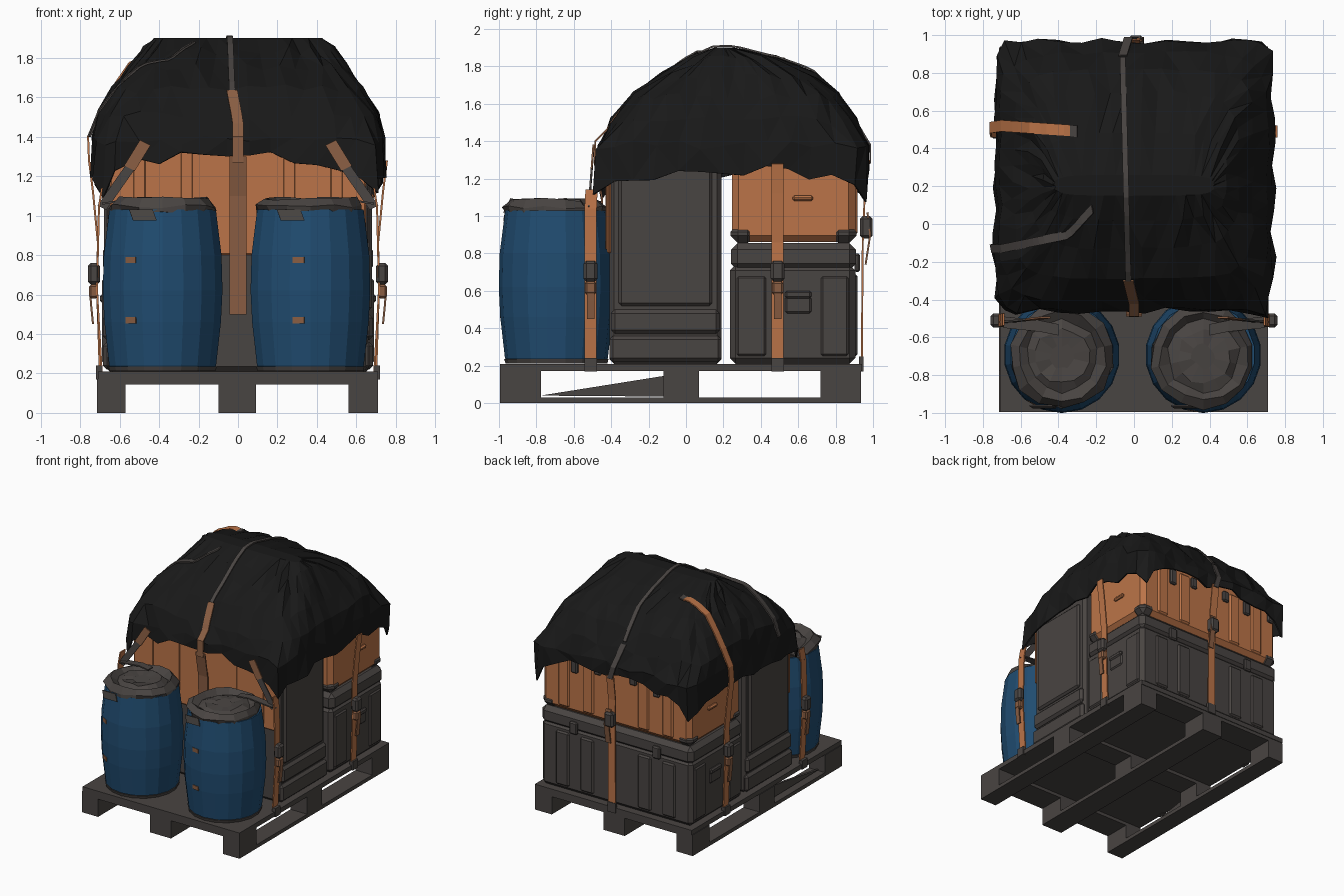
import bpy, bmesh, math, random
from mathutils import Vector
from mathutils.bvhtree import BVHTree

random.seed(4)
if "Cube" in bpy.data.objects:
    bpy.data.objects.remove(bpy.data.objects["Cube"])


def material(name, rgb):
    m = bpy.data.materials.new(name)
    m.use_nodes = True
    m.diffuse_color = (*rgb, 1)
    bsdf = m.node_tree.nodes["Principled BSDF"]
    bsdf.inputs["Base Color"].default_value = (*rgb, 1)
    bsdf.inputs["Roughness"].default_value = 0.9
    return m


GRAY = material("warm gray", (0.066, 0.058, 0.054))
BLACK = material("tarp black", (0.0095, 0.0095, 0.0095))
ORANGE = material("orange", (0.50, 0.175, 0.065))
BLUE = material("barrel blue", (0.0145, 0.072, 0.163))
BROWN = material("worn brown", (0.25, 0.11, 0.055))


def finish(name, bm, mat):
    bmesh.ops.recalc_face_normals(bm, faces=bm.faces)
    me = bpy.data.meshes.new(name)
    bm.to_mesh(me)
    bm.free()
    me.materials.append(mat)
    ob = bpy.data.objects.new(name, me)
    bpy.context.collection.objects.link(ob)
    return ob


def box(name, x, y, z, mat, bevel=0.0):
    """Box from (low, high) ranges, with optional chamfer."""
    bm = bmesh.new()
    bmesh.ops.create_cube(bm, size=1)
    for v in bm.verts:
        v.co = [r[0] + (c + 0.5) * (r[1] - r[0]) for c, r in zip(v.co, (x, y, z))]
    if bevel:
        bmesh.ops.bevel(bm, geom=bm.edges[:], offset=bevel, segments=1, affect='EDGES')
    return finish(name, bm, mat)


def lathe(name, profile, sides, centre, mat, wobble=0.0):
    bm = bmesh.new()
    rings = []
    for r, z in profile:
        ring = []
        for i in range(sides):
            a = math.tau * (i + 0.5) / sides
            rr = r + random.uniform(-wobble, wobble)
            ring.append(bm.verts.new((centre[0] + rr * math.cos(a), centre[1] + rr * math.sin(a),
                                      z + random.uniform(-wobble, wobble))))
        rings.append(ring)
    for a, b in zip(rings, rings[1:]):
        for i in range(sides):
            j = (i + 1) % sides
            bm.faces.new((a[i], a[j], b[j], b[i]))
    bm.faces.new(rings[0])
    bm.faces.new(rings[-1])
    return finish(name, bm, mat)


def strap(name, points, across, width, mat):
    """Thin ribbon along a path."""
    bm = bmesh.new()
    side = Vector(across).normalized() * width / 2
    rows = [(bm.verts.new(Vector(p) - side), bm.verts.new(Vector(p) + side)) for p in points]
    for a, b in zip(rows, rows[1:]):
        bm.faces.new((a[0], a[1], b[1], b[0]))
    ob = finish(name, bm, mat)
    mod = ob.modifiers.new("thickness", 'SOLIDIFY')
    mod.thickness, mod.offset = 0.01, 0
    return ob


# Pallet: deck, cross bars, blocks and runners
box("pallet_deck", (-.71, .71), (-.995, .94), (.172, .21), GRAY)
for y in ((-.995, -.775), (-.12, .07), (.72, .935)):
    box("pallet_crossbar", (-.7, .7), y, (.145, .175), GRAY)
    for x in ((-.715, -.57), (-.1, .09), (.56, .71)):
        box("pallet_block", x, y, (0, .172), GRAY)
for x in ((-.715, -.57), (-.1, .09), (.56, .71)):
    box("pallet_runner", x, (-.995, .935), (0, .03), GRAY)
# Split wedge left in one opening
bm = bmesh.new()
bm.faces.new([bm.verts.new(p) for p in ((-.64, -.78, .04), (-.64, -.12, .035), (-.64, -.12, .145))])
finish("pallet_split_wedge", bm, GRAY).modifiers.new("thickness", 'SOLIDIFY').thickness = .02

# Barrels with crumpled covers
for x in (-.382, .367):
    lathe("barrel", [(.258, .215), (.275, .24), (.3, .46), (.308, .62), (.303, .80), (.274, 1.03)],
          18, (x, -.693), BLUE)
    lathe("barrel_foot_ring", [(.272, .212), (.279, .235)], 18, (x, -.693), GRAY)
    lathe("barrel_cover", [(.268, 1.015), (.276, 1.045), (.235, 1.085), (.19, 1.05), (.14, 1.075), (.06, 1.07)],
          14, (x, -.70), GRAY, .012)
    strap("cover_flap", [(x - .11, -.962, 1.03), (x - .09, -.973, .975)], (1, 0, 0), .12, GRAY)
    dx = -.16 if x < 0 else -.06
    dy = math.sqrt(.297 ** 2 - dx ** 2)
    for z in (.47, .775):
        strap("barrel_scuff", [(x + dx, -.693 - dy, z - .016), (x + dx, -.693 - dy, z + .016)],
              (dy, dx, 0), .06, BROWN)

# Tall crate behind the barrels
box("tall_crate", (-.66, .66), (-.41, .19), (.21, 1.36), GRAY, .025)
box("tall_crate_front_panel", (-.65, .65), (-.422, -.40), (.80, 1.37), ORANGE, .008)
for x in (-.5, -.26, .26, .5):
    box("tall_crate_front_rib", (x - .03, x + .03), (-.43, -.42), (.82, 1.36), ORANGE, .004)
for s in (-1, 1):
    edge = sorted((s * .64, s * .685))
    box("tall_crate_base", edge, (-.41, .19), (.22, .36), GRAY, .02)
    box("tall_crate_band", edge, (-.40, .18), (.37, .5), GRAY, .02)
    box("tall_crate_side_panel", sorted((s * .64, s * .68)), (-.36, .14), (.52, 1.26), GRAY, .015)

# Rear cases, stacked
box("lower_case", (-.68, .68), (.235, .905), (.21, .74), GRAY, .03)
box("lower_case_lid", (-.685, .685), (.24, .91), (.71, .855), GRAY, .035)
box("upper_case", (-.67, .67), (.245, .905), (.86, 1.42), ORANGE, .035)
for s in (-1, 1):
    side = sorted((s * .66, s * .69))
    box("lower_case_handle", sorted((s * .66, s * .7)), (.53, .67), (.56, .6), GRAY, .01)
    box("lower_case_handle_plate", side, (.53, .67), (.48, .57), GRAY, .01)
    for y in ((.27, .43), (.72, .87)):
        box("lower_case_side_rib", side, y, (.25, .68), GRAY, .012)
    box("upper_case_handle", side, (.57, .68), (1.08, 1.11), ORANGE, .01)
    for y in ((.237, .37), (.775, .912)):
        box("case_corner_guard", sorted((s * .54, s * .68)), y, (.855, .955), GRAY, .04)
    for x in (.20, .42):
        box("upper_case_rib", sorted((s * x, s * (x + .1))), (.88, .917), (.9, 1.33), ORANGE, .012)
        box("lower_case_rib", sorted((s * x, s * (x + .12))), (.88, .918), (.25, .69), GRAY, .012)
    for x, low in ((.13, 1.24), (.34, 1.2), (.58, 1.22)):
        box("upper_case_latch", sorted((s * x, s * (x + .06))), (.89, .925), (low, 1.33), GRAY, .01)
    box("lower_case_latch", sorted((s * .34, s * .41)), (.9, .93), (.7, .8), GRAY, .01)

# Tarp: rounded rectangular rings, drawn in toward a ridge (half width, front, back, height, squareness)
LEVELS = [(.735, -.46, .96, None, 13), (.73, -.455, .97, 1.38, 10), (.71, -.40, .905, 1.51, 7),
          (.635, -.29, .82, 1.64, 5.5), (.55, -.13, .70, 1.75, 4.5), (.485, .02, .48, 1.835, 4),
          (.42, .15, .26, 1.90, 4)]
PER_SIDE = 13
bm = bmesh.new()
rings = []
for k, (hx, y0, y1, z, square) in enumerate(LEVELS):
    ring = []
    for i in range(4 * PER_SIDE):
        quarter, t = divmod(i, PER_SIDE)
        t = 2 * t / PER_SIDE - 1
        a, b = ((t, -1), (1, t), (-t, 1), (-1, -t))[quarter]
        pull = (abs(a) ** square + abs(b) ** square) ** (-1 / square)
        fold = 1 + (.014 * math.sin(i * 2.1) if k < 2 else 0) + random.uniform(-.018, .018)
        hem = 1.3 - .06 * a ** 6 - .14 * (a * b) ** 4
        height = hem + random.uniform(-.035, .03) if z is None else z + random.uniform(-.025, .025) * (k < 6)
        flare = (.06 if a > 0 else .045) * b * a ** 6 * (k < 2)
        ring.append(bm.verts.new((a * pull * fold * hx,
                                  (y0 + y1) / 2 + b * pull * fold * (y1 - y0) / 2 + flare, height)))
    rings.append(ring)
for a, b in zip(rings, rings[1:]):
    for i in range(len(a)):
        j = (i + 1) % len(a)
        bm.faces.new((a[i], a[j], b[j], b[i]))
bm.faces.new(rings[-1])
bmesh.ops.triangulate(bm, faces=bm.faces[:])
surface = BVHTree.FromBMesh(bm)
tarp = finish("tarp", bm, BLACK)
mod = tarp.modifiers.new("thickness", 'SOLIDIFY')
mod.thickness, mod.offset = 0.012, -1


def drape(start, end, steps=12):
    """Points along a straight plan line, dropped on the tarp."""
    out = []
    for i in range(steps + 1):
        p = Vector(start).lerp(Vector(end), i / steps)
        hit = surface.ray_cast(Vector((p.x, p.y, 3)), Vector((0, 0, -1)))[0]
        if hit:
            out.append(hit + Vector((0, 0, .009)))
    return out


# Centre strap, over the ridge and down front and back
strap("centre_strap_top", drape((-.03, -.3), (-.06, .88), 24), (1, 0, 0), .03, GRAY)
strap("centre_strap_upper_front", drape((-.03, -.3), (0, -.42), 6) + [Vector((0, -.485, 1.4)), Vector((0, -.488, 1.27))],
      (1, 0, 0), .055, BROWN)
strap("centre_strap_front", [(0, -.486, 1.3), (0, -.45, 1.1), (0, -.44, .5)], (1, 0, 0), .085, BROWN)
strap("centre_strap_upper_back", [(-.06, .89, 1.54), (-.03, .985, 1.38), (0, .985, 1.28)], (1, 0, 0), .045, GRAY)
strap("centre_strap_back", [(0, .98, 1.3), (0, .955, 1.1), (.01, .945, .86), (.01, .94, .24)],
      (1, 0, 0), .065, ORANGE)
box("back_buckle", (-.03, .05), (.93, .998), (.88, 1.0), GRAY, .015)
box("back_strap_hook", (-.025, .045), (.925, .95), (.17, .25), GRAY)
strap("back_strap_tail", [(.02, .97, 1.02), (.03, .985, .9), (.03, .96, .74)], (1, 0, 0), .045, BROWN)

# Side straps with buckles
for s in (-1, 1):
    strap("front_side_strap", [(s * .69, -.51, .19), (s * .715, -.51, .62), (s * .705, -.51, 1.04),
                               (s * .69, -.505, 1.14)], (0, 1, 0), .065, ORANGE)
    strap("front_diagonal_strap", [(s * .69, -.52, 1.04), (s * .55, -.505, 1.24)], (1, 0, s * .5), .05, GRAY)
    strap("front_diagonal_strap_end", [(s * .55, -.505, 1.24), (s * .47, -.495, 1.37)],
          (1, 0, s * .5), .06, BROWN)
    strap("cover_strap", [(s * .69, -.52, 1.06), (s * .5, -.54, 1.09), (s * .4, -.56, 1.09)],
          (0, 1, 0), .06, GRAY)
    strap("rear_side_strap", [(s * .7, .49, .19), (s * .715, .49, .65), (s * .71, .49, .86),
                              (s * .735, .49, 1.12), (s * .755, .49, 1.28)], (0, 1, 0), .065, ORANGE)
    for y in (-.51, .49):
        box("side_buckle", sorted((s * .70, s * .76)), (y - .037, y + .037), (.65, .76), GRAY, .015)
        box("side_buckle_loop", sorted((s * .71, s * .755)), (y - .03, y + .03), (.58, .65), BROWN, .01)
        box("side_strap_hook", sorted((s * .69, s * .72)), (y - .034, y + .034), (.17, .24), GRAY)
        strap("strap_tail", [(s * .75, y, .62), (s * .745, y, .55), (s * .735, y, .45)], (0, 1, 0), .04, BROWN)

# Loose straps lying on one side of the tarp
strap("tarp_rear_strap", [(-.755, .49, 1.27), (-.76, .51, 1.4)] + drape((-.70, .52), (-.34, .495)),
      (0, 1, 0), .06, ORANGE)
strap("tarp_rear_strap_end", drape((-.34, .495), (-.3, .49), 2), (0, 1, 0), .06, GRAY)
strap("tarp_front_strap", [(-.755, -.13, 1.4)] + drape((-.70, -.13), (-.36, -.06)) + drape((-.33, -.04), (-.22, .08), 4),
      (-.2, 1, 0), .045, GRAY)
